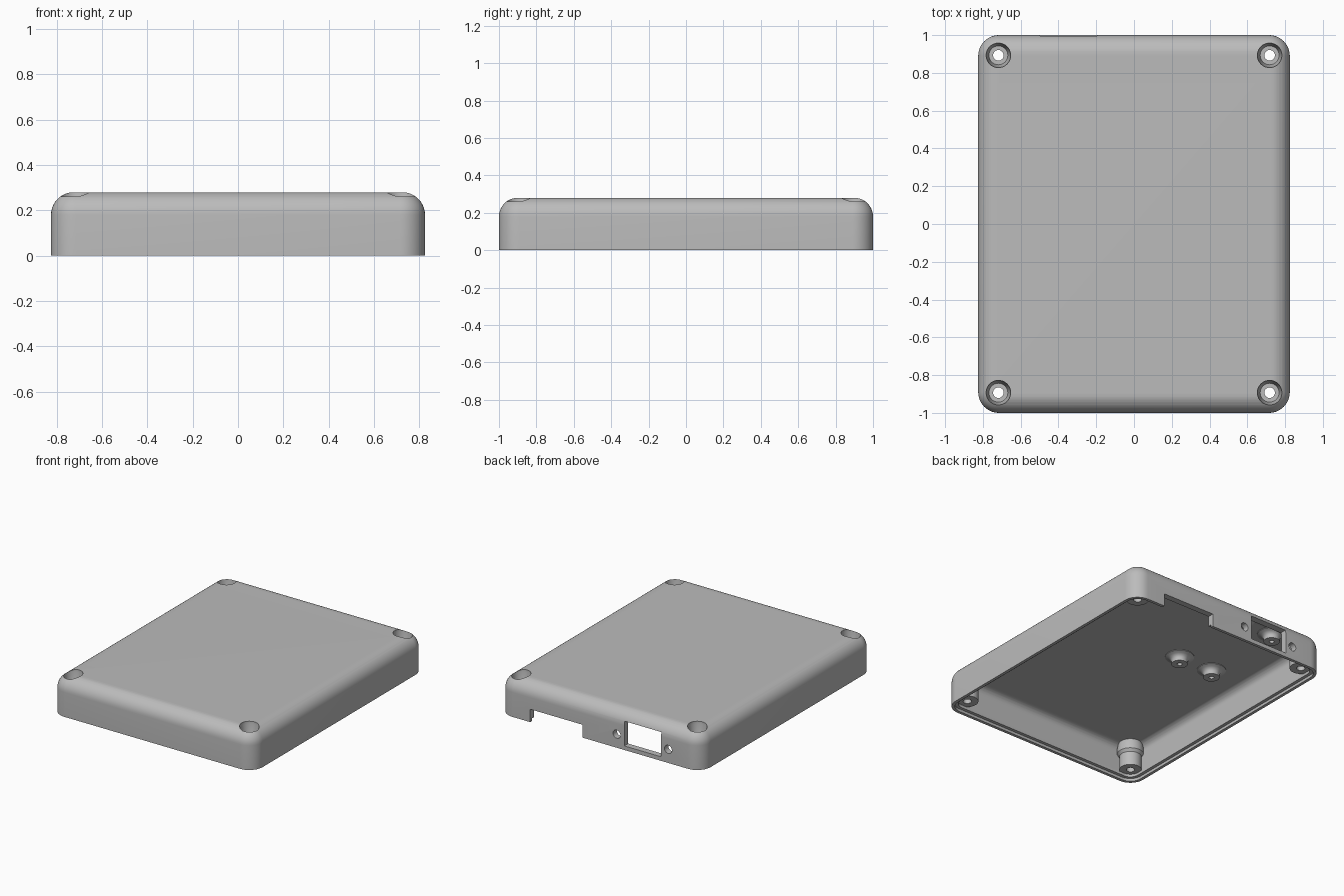
import bpy
import bmesh
from math import cos, sin, pi, radians
from mathutils import Matrix, Vector

old = bpy.data.objects.get("Cube")
if old:
    bpy.data.objects.remove(old, do_unlink=True)

GREY = (0.5, 0.5, 0.5, 1)
mat = bpy.data.materials.new("light grey plastic")
mat.use_nodes = True
mat.diffuse_color = GREY
shader = mat.node_tree.nodes["Principled BSDF"]
shader.inputs["Base Color"].default_value = GREY
shader.inputs["Roughness"].default_value = 0.6

HALF_X, HALF_Y, HEIGHT = 0.825, 1.0, 0.28
CORNER, FILLET, WALL = 0.11, 0.1, 0.045


def circle(r, z, n=40):
    return [Vector((r * cos(2 * pi * i / n), r * sin(2 * pi * i / n), z)) for i in range(n)]


def rounded_rect(inset, z, steps=10):
    """Outline of the case, moved inward by inset."""
    r = CORNER - inset
    ring = []
    for q, (sx, sy) in enumerate([(1, 1), (-1, 1), (-1, -1), (1, -1)]):
        for i in range(steps + 1):
            a = (q + i / steps) * pi / 2
            ring.append(Vector((sx * (HALF_X - CORNER) + r * cos(a),
                                sy * (HALF_Y - CORNER) + r * sin(a), z)))
    return ring


def loft(name, rings, matrix=Matrix()):
    """Closed solid skinned through a list of equal rings."""
    bm = bmesh.new()
    loops = [[bm.verts.new(matrix @ p) for p in ring] for ring in rings]
    n = len(loops[0])
    for a, b in zip(loops, loops[1:]):
        for i in range(n):
            j = (i + 1) % n
            bm.faces.new((a[i], a[j], b[j], b[i]))
    bm.faces.new(loops[0][::-1])
    bm.faces.new(loops[-1])
    bmesh.ops.recalc_face_normals(bm, faces=bm.faces)
    mesh = bpy.data.meshes.new(name)
    bm.to_mesh(mesh)
    bm.free()
    mesh.materials.append(mat)
    obj = bpy.data.objects.new(name, mesh)
    bpy.context.collection.objects.link(obj)
    return obj


def turned(name, profile, x, y):
    return loft(name, [circle(r, z) for r, z in profile], Matrix.Translation((x, y, 0)))


def block(name, x0, x1, y0, y1, z0, z1):
    corners = [(x0, y0), (x1, y0), (x1, y1), (x0, y1)]
    return loft(name, [[Vector((x, y, z)) for x, y in corners] for z in (z0, z1)])


def combine(target, tool, operation):
    mod = target.modifiers.new(tool.name, 'BOOLEAN')
    mod.operation, mod.solver, mod.object = operation, 'EXACT', tool
    bpy.context.view_layer.objects.active = target
    bpy.ops.object.modifier_apply(modifier=mod.name)
    bpy.data.objects.remove(tool, do_unlink=True)


def fillet(radius, inset, top, steps=10):
    """Rounded shoulder from the wall up to a flat top."""
    angles = [i / steps * pi / 2 for i in range(steps + 1)]
    return [rounded_rect(inset + radius * (1 - cos(a)), top - radius * (1 - sin(a)))
            for a in angles]


# Hollow shell: inner ceiling, inner wall, stepped rim, outer wall, top
inner = fillet(FILLET - WALL, WALL, HEIGHT - WALL)[::-1]
rim = [rounded_rect(i, z) for i, z in ((WALL, 0.02), (0.022, 0.02), (0.022, 0), (0, 0))]
case = loft("enclosure_cover", inner + rim + fillet(FILLET, 0, HEIGHT))

corners = [(sx * 0.718, sy * 0.893) for sx in (-1, 1) for sy in (-1, 1)]
standoffs = [(x, y) for x in (-0.49, -0.21) for y in (0.228, 0.86)]

# Corner screw posts and short board standoffs
for x, y in corners:
    combine(case, turned("screw_post", [(0.075, 0.04), (0.075, 0.14), (0.09, 0.16),
                                        (0.09, 0.2), (0.08, 0.245)], x, y), 'UNION')
for x, y in standoffs:
    combine(case, turned("standoff", [(0.055, 0.178), (0.055, 0.2), (0.062, 0.214),
                                      (0.076, 0.224), (0.098, 0.231), (0.098, 0.25)], x, y), 'UNION')

# Counterbored screw holes and blind standoff holes
for x, y in corners:
    combine(case, turned("screw_hole", [(0.028, -0.1), (0.028, 0.19), (0.05, 0.19),
                                        (0.065, 0.26), (0.065, 0.3)], x, y), 'DIFFERENCE')
for x, y in standoffs:
    combine(case, turned("standoff_hole", [(0.017, 0.1), (0.017, 0.23)], x, y), 'DIFFERENCE')

# Back wall: open notch, connector window and its two fixing holes
combine(case, block("notch", 0.145, 0.57, 0.92, 1.1, -0.1, 0.095), 'DIFFERENCE')
combine(case, block("window", -0.497, -0.197, 0.92, 1.1, 0.03, 0.21), 'DIFFERENCE')
for x in (-0.555, -0.135):
    turn = Matrix.Translation((x, 0.92, 0.1)) @ Matrix.Rotation(radians(-90), 4, 'X')
    combine(case, loft("fixing_hole", [circle(0.03, 0), circle(0.03, 0.2)], turn), 'DIFFERENCE')

bpy.ops.object.select_all(action='DESELECT')
case.select_set(True)
bpy.context.view_layer.objects.active = case
bpy.ops.object.shade_smooth_by_angle(angle=radians(30))
